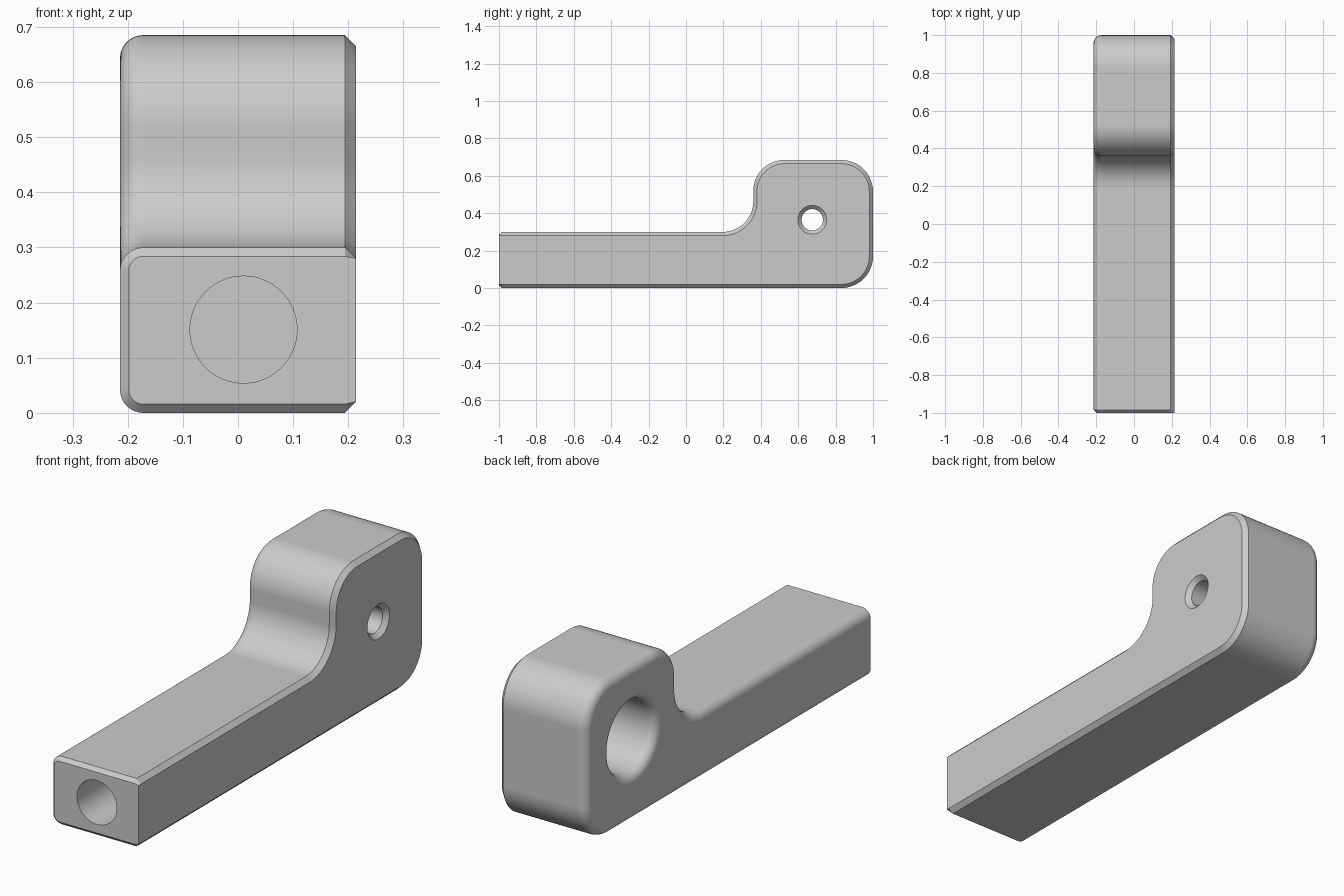
import bpy
import bmesh
from math import sin, cos, pi, radians
from mathutils import Matrix

if "Cube" in bpy.data.objects:
    bpy.data.objects.remove(bpy.data.objects["Cube"], do_unlink=True)

HALF = 0.214       # half width
ARM = 0.30         # arm height
TOP = 0.685        # head height
NECK = 0.36        # y where the head rises
FILLET = 0.042     # rounding of the -x edges
CHAMFER = 0.02     # bevel of the +x edges
NOSE = 0.016       # bevel of the front end
R, RN = 0.17, 0.165

grey = bpy.data.materials.new("plain grey")
grey.use_nodes = True
grey.diffuse_color = (0.6, 0.6, 0.6, 1)
grey.node_tree.nodes["Principled BSDF"].inputs["Base Color"].default_value = (0.6, 0.6, 0.6, 1)


def arc(cy, cz, r, a0, a1, n=16):
    angles = [radians(a0 + (a1 - a0) * i / n) for i in range(n + 1)]
    return [(cy + r * cos(a), cz + r * sin(a)) for a in angles]


def outline(d):
    """Side outline from lower front to upper front, inset by d."""
    return ([(NOSE - 1, d)]
            + arc(1 - R, R, R - d, -90, 0)
            + arc(1 - R, TOP - R, R - d, 0, 90)
            + arc(NECK + RN, TOP - RN, RN - d, 90, 180)
            + arc(NECK - RN, ARM + RN, RN + d, 0, -90)
            + [(NOSE - 1, ARM - d)])


def make_object(name, bm):
    bmesh.ops.recalc_face_normals(bm, faces=bm.faces)
    mesh = bpy.data.meshes.new(name)
    bm.to_mesh(mesh)
    bm.free()
    mesh.materials.append(grey)
    obj = bpy.data.objects.new(name, mesh)
    bpy.context.collection.objects.link(obj)
    return obj


def lathe(name, profile, matrix, steps=64):
    """Closed solid turned around local z from (radius, height) points."""
    bm = bmesh.new()
    rings = [[bm.verts.new((r * cos(2 * pi * i / steps), r * sin(2 * pi * i / steps), h))
              for i in range(steps)] for r, h in profile]
    for a, b in zip(rings, rings[1:]):
        for i in range(steps):
            j = (i + 1) % steps
            bm.faces.new((a[i], a[j], b[j], b[i]))
    bm.faces.new(rings[0])
    bm.faces.new(rings[-1])
    bm.transform(matrix)
    obj = make_object(name, bm)
    obj.hide_render = True
    return obj


# Handle body: slices across x as (x, inset, nose x shift, nose z shift)
slices = []
for i in range(9):
    t = pi / 2 * i / 8
    slices.append((FILLET * (1 - cos(t)) - HALF, FILLET * (1 - sin(t)),
                   NOSE * cos(t), NOSE * sin(t)))
slices += [(HALF - CHAMFER, 0, 0, NOSE), (HALF, CHAMFER, 0, 0)]

bm = bmesh.new()
loops = []
for x, d, dx, dz in slices:
    loop = [bm.verts.new((x, y, z)) for y, z in outline(d)]
    loop.append(bm.verts.new((x + dx, -1, ARM - d - dz)))
    loop.append(bm.verts.new((x + dx, -1, d + dz)))
    loops.append(loop)
for a, b in zip(loops, loops[1:]):
    n = len(a)
    for i in range(n):
        if i != n - 2:
            j = (i + 1) % n
            bm.faces.new((a[i], a[j], b[j], b[i]))
for end in (loops[0], loops[-1]):
    bm.faces.new(end[:-2])
    bm.faces.new((end[-3], end[-2], end[-1], end[0]))
bm.faces.new([l[-2] for l in loops] + [l[-1] for l in reversed(loops)])
body = make_object("handle_body", bm)

# Pivot hole: rounded wide bore, narrow hole and countersink along x
BORE, PIN, LIP = 0.16, 0.057, 0.04
profile = [(BORE + LIP, -HALF - 0.05)]
profile += [(BORE + LIP * (1 - sin(pi / 2 * i / 8)), -HALF + LIP * (1 - cos(pi / 2 * i / 8)))
            for i in range(9)]
profile += [(BORE, 0.09), (PIN, 0.09), (PIN, HALF - CHAMFER),
            (PIN + CHAMFER, HALF), (PIN + CHAMFER, HALF + 0.05)]
pivot = lathe("pivot_cutter", profile,
              Matrix.Translation((0, 0.675, 0.365)) @ Matrix.Rotation(pi / 2, 4, 'Y'))

# Socket in the front end
socket = lathe("socket_cutter", [(0.097, -0.05), (0.097, 0.8)],
               Matrix.Translation((0.01, -1, 0.151)) @ Matrix.Rotation(-pi / 2, 4, 'X'))

bpy.ops.object.select_all(action='DESELECT')
body.select_set(True)
bpy.context.view_layer.objects.active = body
for cutter in (pivot, socket):
    mod = body.modifiers.new("cut", 'BOOLEAN')
    mod.operation = 'DIFFERENCE'
    mod.solver = 'EXACT'
    mod.object = cutter
    bpy.ops.object.modifier_apply(modifier=mod.name)
    bpy.data.objects.remove(cutter, do_unlink=True)

bpy.ops.object.shade_smooth_by_angle(angle=radians(25))
weighted = body.modifiers.new("even_shading", 'WEIGHTED_NORMAL')
weighted.keep_sharp = True
